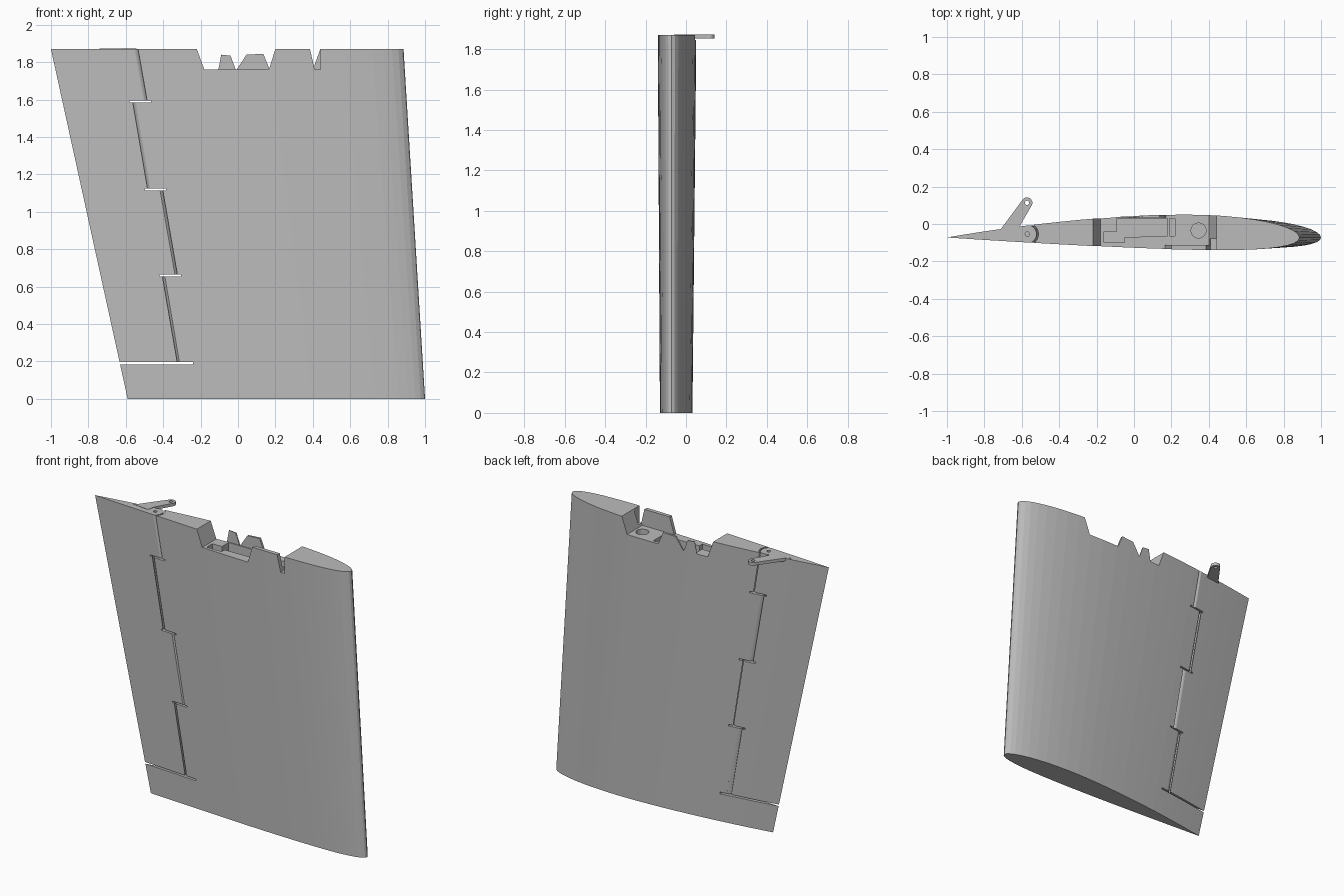
import bpy, bmesh, math

if "Cube" in bpy.data.objects:
    bpy.data.objects.remove(bpy.data.objects["Cube"])

H = 1.87        # span height
CHORD_Y = -0.072

grey = bpy.data.materials.new("light_grey")
grey.use_nodes = True
grey.diffuse_color = (0.5, 0.5, 0.5, 1)
grey.node_tree.nodes["Principled BSDF"].inputs["Base Color"].default_value = (0.5, 0.5, 0.5, 1)


def loft(name, low, high):
    """Closed solid between two matching loops of 3D points."""
    bm = bmesh.new()
    a = [bm.verts.new(p) for p in low]
    b = [bm.verts.new(p) for p in high]
    n = len(a)
    bm.faces.new(a)
    bm.faces.new(b)
    for i in range(n):
        j = (i + 1) % n
        bm.faces.new((a[i], a[j], b[j], b[i]))
    bmesh.ops.recalc_face_normals(bm, faces=bm.faces)
    mesh = bpy.data.meshes.new(name)
    bm.to_mesh(mesh)
    bm.free()
    mesh.materials.append(grey)
    ob = bpy.data.objects.new(name, mesh)
    bpy.context.collection.objects.link(ob)
    return ob


def prism_z(name, pts, z0, z1):
    return loft(name, [(x, y, z0) for x, y in pts], [(x, y, z1) for x, y in pts])


def prism_y(name, pts, y0, y1):
    return loft(name, [(x, y0, z) for x, z in pts], [(x, y1, z) for x, z in pts])


def rect(x0, x1, y0, y1):
    return [(x0, y0), (x1, y0), (x1, y1), (x0, y1)]


def circle(x, y, r, n=24):
    return [(x + r * math.cos(2 * math.pi * i / n),
             y + r * math.sin(2 * math.pi * i / n)) for i in range(n)]


def cut(target, cutter):
    bpy.context.view_layer.objects.active = target
    mod = target.modifiers.new("cut", "BOOLEAN")
    mod.operation = "DIFFERENCE"
    mod.solver = "EXACT"
    mod.object = cutter
    bpy.ops.object.modifier_apply(modifier=mod.name)
    bpy.data.objects.remove(cutter)


# Cambered aerofoil section at height z
def section(z, n=26):
    k = z / H
    tail, nose = -0.59 - 0.41 * k, 1.0 - 0.115 * k
    chord = nose - tail

    def point(t, side):
        thick = 0.5 * (0.2969 * math.sqrt(t) - 0.126 * t - 0.3516 * t**2
                       + 0.2843 * t**3 - 0.1036 * t**4)
        bend = 0.4 if t < 0.4 else 0.6
        camber = 0.016 * (1 - ((t - 0.4) / bend) ** 2)
        return (nose - t * chord, CHORD_Y + chord * (camber + side * thick), z)

    ts = [(1 - math.cos(math.pi * i / n)) / 2 for i in range(n + 1)]
    return [point(t, 1) for t in ts] + [point(t, -1) for t in ts[-2:0:-1]]


wing = loft("wing_panel", section(0), section(H))

# Root recess between the two skins, then the shaped edge of each skin
top, floor = 1.9, 1.76
core = [(-0.231, top), (-0.18, floor), (0.40, floor), (0.451, top)]
cut(wing, prism_y("core_cut", core, -0.112, 0.034))
front = [(-0.231, top), (-0.18, floor), (0.165, floor), (0.209, top)]
cut(wing, prism_y("front_cut", front, -0.3, -0.111))
slot = [(0.378, top), (0.41, floor), (0.44, floor), (0.44, top)]
cut(wing, prism_y("slot_cut", slot, -0.3, -0.08))
back = [(-0.231, top), (-0.18, floor), (-0.105, floor), (-0.09, 1.84), (-0.04, 1.835),
        (-0.012, floor), (-0.008, floor), (0.045, 1.84), (0.135, 1.845), (0.17, floor),
        (0.40, floor), (0.451, top)]
cut(wing, prism_y("back_cut", back, 0.033, 0.3))

# Equipment pocket and spar hole in the recess floor
pocket = [(-0.16, -0.10), (-0.05, -0.10), (-0.05, -0.07), (0.18, -0.065), (0.18, 0.03),
          (-0.09, 0.03), (-0.09, -0.04), (-0.16, -0.04)]
cut(wing, prism_z("pocket_cut", pocket, 1.70, 1.78))
cut(wing, prism_z("side_pocket_cut", rect(0.19, 0.22, -0.065, 0.03), 1.72, 1.78))
cut(wing, prism_z("spar_hole_cut", circle(0.345, -0.035, 0.04), 1.66, 1.78))


# Interlocking curved hinge gaps, alternately bulging forward and back
def hinge_x(z):
    return -0.57 + 0.172 * (H - z)


def hinge_arc(z, side, n=14):
    s = 1 - 0.14 * (H - z) / H
    angles = [math.radians(-85 + 170 * i / n) for i in range(n + 1)]

    def pt(r, a):
        return (hinge_x(z) + side * s * r * math.cos(a), -0.054 - 0.01 * (H - z) / H
                + s * r * math.sin(a), z)
    flare = 0.09 * s
    outer = [pt(0.059, a) for a in angles]
    inner = [pt(0.049, a) for a in reversed(angles)]
    yc = -0.054

    def tip(p, up):
        return (p[0], yc + up * flare, z)
    return ([tip(outer[0], -1)] + outer + [tip(outer[-1], 1),
            tip(inner[0], 1)] + inner + [tip(inner[-1], -1)])


levels = [0.19, 0.66, 1.12, 1.59, 1.9]
for i in range(4):
    side = -1 if i % 2 == 0 else 1
    cut(wing, loft("hinge_cut", hinge_arc(levels[i], side), hinge_arc(levels[i + 1], side)))
for z in levels[1:4]:
    x = hinge_x(z)
    cut(wing, prism_z("step_cut", rect(x - 0.057, x + 0.057, -0.3, 0.3), z - 0.005, z + 0.005))
    # Cover strips hide the hinge step outside its visible width
cut(wing, prism_z("end_gap_cut", rect(-0.8, -0.24, -0.3, 0.3), 0.185, 0.196))
cut(wing, prism_z("pin_hole_cut", circle(-0.57, -0.054, 0.012, 12), 1.8, 1.9))

# Split the control surface from the main panel
bpy.ops.object.select_all(action="DESELECT")
wing.select_set(True)
bpy.context.view_layer.objects.active = wing
bpy.ops.object.mode_set(mode="EDIT")
bpy.ops.mesh.select_all(action="SELECT")
bpy.ops.mesh.separate(type="LOOSE")
bpy.ops.object.mode_set(mode="OBJECT")
for ob in list(bpy.context.selected_objects):
    right_end = max(v.co.x for v in ob.data.vertices)
    ob.name = "wing_panel" if right_end > 0.5 else "control_surface"

# Control horn with a rounded, drilled tip
tip_x, tip_y = -0.572, 0.113
arc = [(tip_x + 0.029 * math.cos(math.radians(a)), tip_y + 0.029 * math.sin(math.radians(a)))
       for a in range(-40, 146, 15)]
horn = prism_z("control_horn", [(-0.74, -0.045), (-0.62, -0.06), (-0.61, -0.01)] + arc
               + [(-0.72, -0.038)], 1.852, 1.872)
cut(horn, prism_z("horn_hole_cut", circle(tip_x, tip_y, 0.012, 12), 1.8, 1.9))
